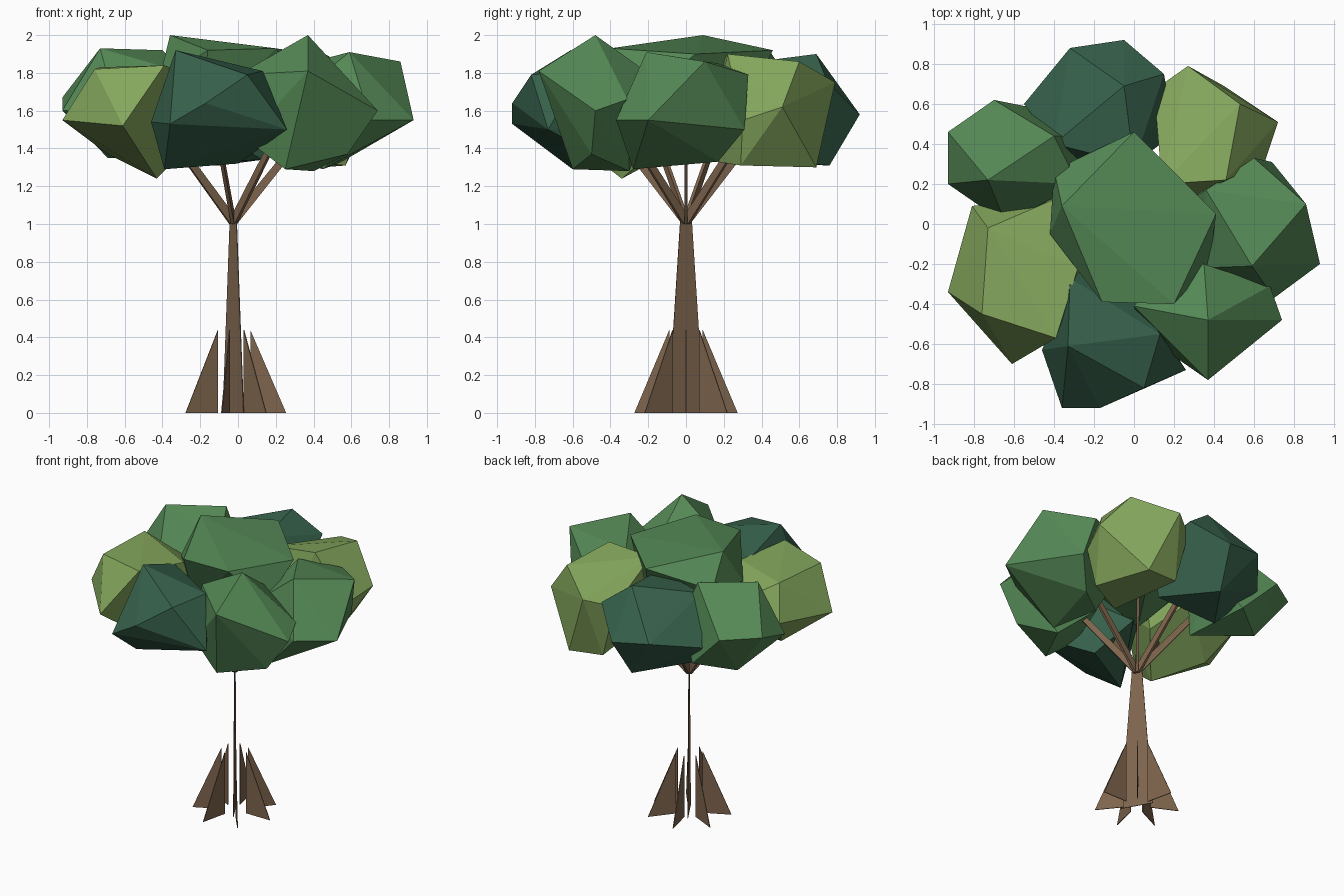
import bpy, bmesh
from math import radians, tau
from mathutils import Matrix, Vector

cube = bpy.data.objects.get("Cube")
if cube:
    bpy.data.objects.remove(cube, do_unlink=True)


def material(name, rgb):
    mat = bpy.data.materials.new(name)
    mat.use_nodes = True
    colour = (*rgb, 1)
    mat.diffuse_color = colour
    shader = mat.node_tree.nodes["Principled BSDF"]
    shader.inputs["Base Color"].default_value = colour
    shader.inputs["Roughness"].default_value = 1
    return mat


bark = material("bark_brown", (0.21, 0.13, 0.075))
mid_green = material("mid_green", (0.09, 0.25, 0.092))
dark_green = material("dark_green", (0.037, 0.118, 0.07))
olive_green = material("olive_green", (0.235, 0.39, 0.11))

trunk_axis = Vector((-0.025, 0, 0))


def finish(bm, name, mat):
    bmesh.ops.recalc_face_normals(bm, faces=bm.faces[:])
    mesh = bpy.data.meshes.new(name)
    bm.to_mesh(mesh)
    bm.free()
    mesh.materials.append(mat)
    obj = bpy.data.objects.new(name, mesh)
    bpy.context.collection.objects.link(obj)
    return obj


def radial_plate(name, profile, angle, thickness):
    """Upright plate: a (radius, height) profile turned about the trunk axis."""
    bm = bmesh.new()
    face = bm.faces.new([bm.verts.new((r, -thickness / 2, z)) for r, z in profile])
    extruded = bmesh.ops.extrude_face_region(bm, geom=[face])["geom"]
    moved = [v for v in extruded if isinstance(v, bmesh.types.BMVert)]
    bmesh.ops.translate(bm, verts=moved, vec=(0, thickness, 0))
    bm.transform(Matrix.Translation(trunk_axis) @ Matrix.Rotation(angle, 4, "Z"))
    return finish(bm, name, bark)


def leaf_clump(name, mat, *corners):
    """Faceted boulder-like mass wrapped around a few corner points."""
    bm = bmesh.new()
    for corner in corners:
        bm.verts.new(corner)
    hull = bmesh.ops.convex_hull(bm, input=bm.verts[:])
    spare = {g for g in hull["geom_interior"] if isinstance(g, bmesh.types.BMVert)}
    bmesh.ops.delete(bm, geom=list(spare), context="VERTS")
    return finish(bm, name, mat)


# Flat tapering trunk
radial_plate("trunk", [(-0.11, 0), (0.11, 0), (0.035, 1.02), (-0.035, 1.02)],
             radians(-60), 0.004)

# Buttress roots and branches fan out in the same directions
root_count = 7
root_profile = [(0.09, 0), (0.28, 0), (0.09, 0.44)]
branch_profile = [(-0.01, 1), (0.02, 1), (0.4, 1.48), (0.37, 1.5), (0, 1.05)]
for k in range(root_count):
    turn = tau * k / root_count
    radial_plate(f"buttress_root_{k + 1}", root_profile, turn, 0.005)
    radial_plate(f"branch_{k + 1}", branch_profile, turn, 0.018)

# Crown: one flat-topped clump in the middle, seven around it
leaf_clump("top_clump", mid_green,
           (-.36, .09, 2), (0, .46, 1.92), (.41, .05, 1.9), (.2, -.4, 1.93),
           (-.16, -.39, 1.92), (-.4, .27, 1.8), (-.42, -.05, 1.75),
           (.38, -.2, 1.7), (-.2, -.2, 1.5), (.1, .25, 1.5))
leaf_clump("back_clump", dark_green,
           (-.05, .92, 1.58), (-.32, .88, 1.62), (-.05, .69, 1.9), (.15, .75, 1.75),
           (-.55, .6, 1.55), (-.4, .4, 1.83), (0, .3, 1.85), (.2, .45, 1.6),
           (-.1, .76, 1.31), (.13, .4, 1.34), (-.35, .4, 1.32), (-.15, .2, 1.5))
leaf_clump("back_left_clump", olive_green,
           (.27, .79, 1.75), (.1, .67, 1.7), (.14, .2, 1.87), (.46, .22, 1.9),
           (.53, .6, 1.86), (.72, .51, 1.62), (.65, .3, 1.55), (.57, .29, 1.31),
           (.45, .69, 1.3), (.2, .66, 1.32), (.25, .1, 1.34))
leaf_clump("back_right_clump", mid_green,
           (-.73, .22, 1.93), (-.4, .44, 1.92), (-.7, .62, 1.65), (-.93, .46, 1.67),
           (-.93, .2, 1.6), (-.64, 0, 1.6), (-.28, .2, 1.8), (-.28, .44, 1.65),
           (-.69, .4, 1.35), (-.35, .15, 1.34), (-.45, .57, 1.4))
leaf_clump("front_right_clump", olive_green,
           (-.93, -.34, 1.55), (-.76, -.45, 1.82), (-.73, -.02, 1.83),
           (-.61, -.7, 1.52), (-.39, -.57, 1.84), (-.28, -.22, 1.8),
           (-.81, .09, 1.6), (-.36, .14, 1.6), (-.43, -.34, 1.24),
           (-.69, -.1, 1.37), (-.22, -.1, 1.45))
leaf_clump("front_clump", dark_green,
           (-.33, -.61, 1.92), (.13, -.55, 1.81), (.05, -.82, 1.79), (-.36, -.92, 1.53),
           (-.17, -.92, 1.64), (.26, -.73, 1.5), (-.46, -.63, 1.54),
           (-.32, -.27, 1.8), (-.39, -.6, 1.29), (0, -.4, 1.32), (-.12, -.15, 1.5))
leaf_clump("front_left_clump", mid_green,
           (.37, -.48, 2), (.37, -.78, 1.81), (.74, -.48, 1.6), (.68, -.31, 1.66),
           (.35, -.2, 1.8), (0, -.41, 1.79), (.04, -.55, 1.45), (.25, -.6, 1.29),
           (.4, -.3, 1.28), (.58, -.5, 1.37), (.15, -.2, 1.5))
leaf_clump("left_clump", mid_green,
           (.59, -.21, 1.91), (.86, .1, 1.86), (.93, -.2, 1.55), (.7, -.37, 1.55),
           (.6, .33, 1.79), (.69, .31, 1.5), (.36, .17, 1.85), (.33, -.22, 1.7),
           (.55, .17, 1.33), (.45, -.28, 1.29), (.35, .03, 1.32), (.24, .1, 1.55))
